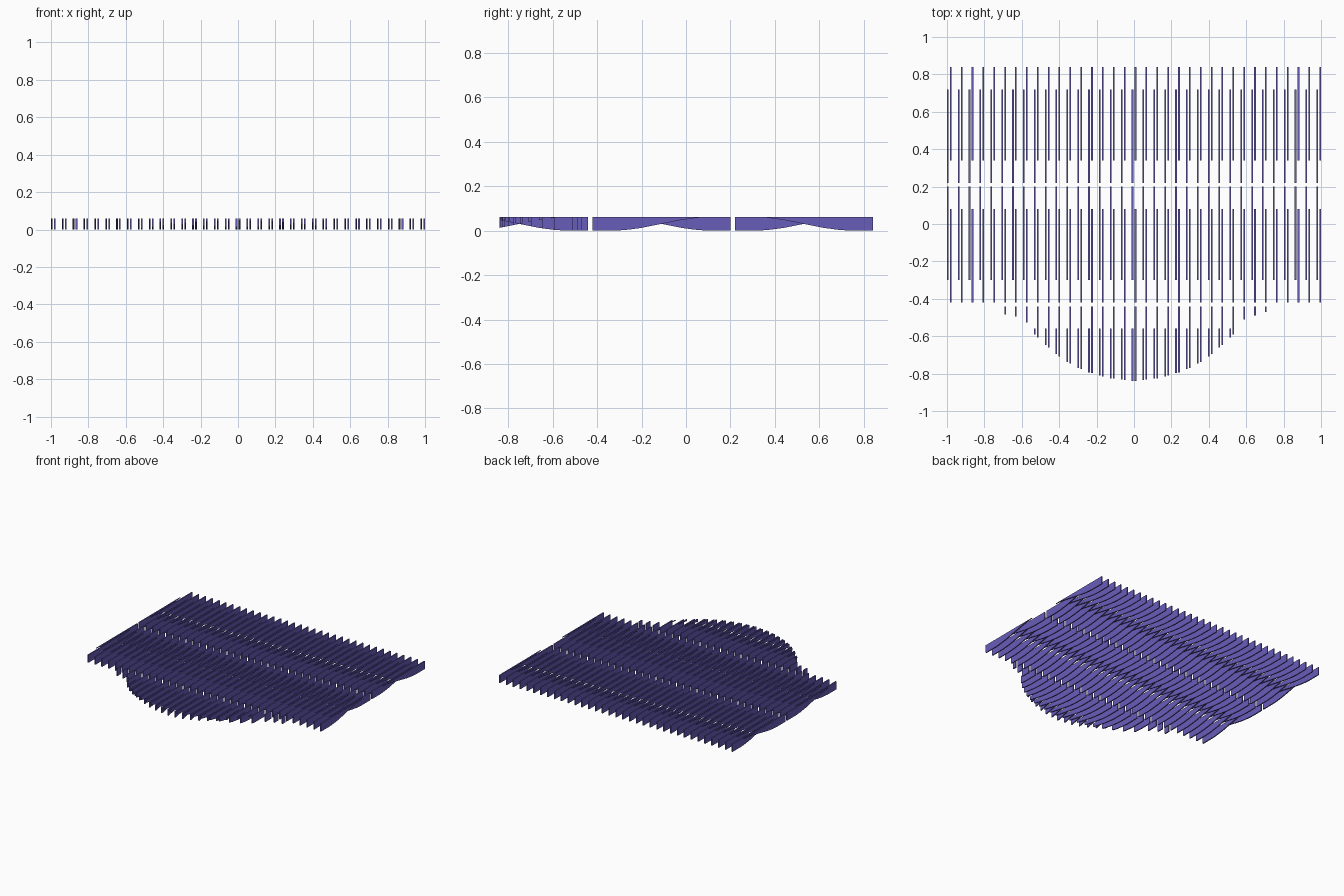
import bpy, bmesh
from mathutils import Vector

if "Cube" in bpy.data.objects:
    bpy.data.objects.remove(bpy.data.objects["Cube"])

H = 0.06            # slat height
T = 0.0085          # slat thickness
HALF = 0.31         # half depth of one row
PAIRS = 35
OFFSET = 0.008      # slat centre from its pair centre
PITCH = (2 - T - 2 * OFFSET) / (PAIRS - 1)

mat = bpy.data.materials.new("violet")
mat.diffuse_color = (0.14, 0.11, 0.49, 1)
mat.use_nodes = True
mat.node_tree.nodes["Principled BSDF"].inputs["Base Color"].default_value = mat.diffuse_color

# lower S-curve of a slat: (distance from row centre towards the full end, z)
CURVE = [(-0.19, H), (-0.15, 0.056), (-0.09, 0.048), (0, 0.03),
         (0.09, 0.012), (0.15, 0.004), (0.20, 0), (HALF, 0)]

# curved front outline that trims the front row: (|x|, y)
OUTLINE = [(0, -0.84), (0.12, -0.826), (0.18, -0.812), (0.24, -0.793),
           (0.30, -0.768), (0.35, -0.742), (0.41, -0.70), (0.47, -0.65),
           (0.53, -0.592), (0.58, -0.515), (0.64, -0.49), (0.70, -0.482),
           (0.72, -0.44), (1.1, -0.40)]


def front_limit(x):
    x = abs(x)
    for (x0, y0), (x1, y1) in zip(OUTLINE, OUTLINE[1:]):
        if x <= x1:
            return y0 + (y1 - y0) * (x - x0) / (x1 - x0)


def add_slat(target, x, cy, direction, limit=None):
    """One wedge slat; direction is the y sign of its full-height end."""
    bm = bmesh.new()
    pts = CURVE + [(HALF, H)]
    bm.faces.new([bm.verts.new((x - T / 2, cy + direction * d, z)) for d, z in pts])
    if limit is not None:
        bmesh.ops.bisect_plane(bm, geom=bm.verts[:] + bm.edges[:] + bm.faces[:],
                               plane_co=Vector((0, limit, 0)),
                               plane_no=Vector((0, 1, 0)), clear_inner=True)
    if bm.faces:
        res = bmesh.ops.extrude_face_region(bm, geom=bm.faces[:])
        moved = [v for v in res["geom"] if isinstance(v, bmesh.types.BMVert)]
        bmesh.ops.translate(bm, verts=moved, vec=(T, 0, 0))
        bmesh.ops.recalc_face_normals(bm, faces=bm.faces[:])
        me = bpy.data.meshes.new("tmp")
        bm.to_mesh(me)
        target.from_mesh(me)
        bpy.data.meshes.remove(me)
    bm.free()


# three rows of paired, opposing slats; the middle row swaps sides
def build_row(name, cy, side, trimmed=False):
    bm = bmesh.new()
    for i in range(PAIRS):
        centre = (i - (PAIRS - 1) / 2) * PITCH
        for s in (-1, 1):
            x = centre + s * OFFSET
            add_slat(bm, x, cy, s * side, front_limit(x) if trimmed else None)
    me = bpy.data.meshes.new(name)
    bm.to_mesh(me)
    bm.free()
    me.materials.append(mat)
    bpy.context.collection.objects.link(bpy.data.objects.new(name, me))


build_row("back_slat_row", 0.53, 1)
build_row("middle_slat_row", -0.11, -1)
build_row("front_slat_row", -0.75, 1, trimmed=True)
